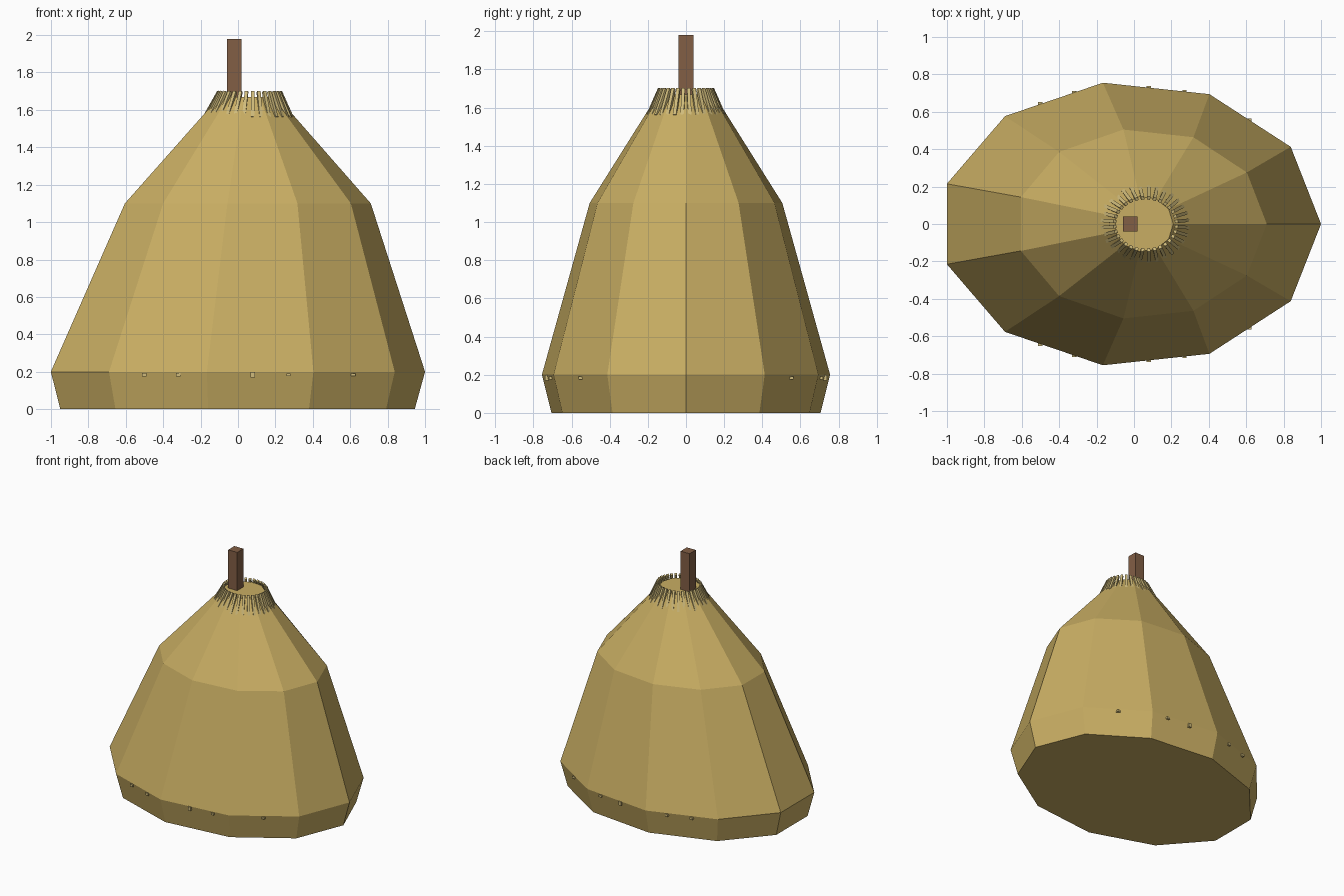
import bpy, bmesh, math
from mathutils import Vector, Matrix

if "Cube" in bpy.data.objects:
    bpy.data.objects.remove(bpy.data.objects["Cube"])


def material(name, rgb):
    m = bpy.data.materials.new(name)
    m.diffuse_color = (*rgb, 1)
    m.use_nodes = True
    m.node_tree.nodes["Principled BSDF"].inputs["Base Color"].default_value = m.diffuse_color
    return m


STRAW = material("straw", (0.584, 0.423, 0.125))
PALE = material("pale straw", (0.63, 0.50, 0.20))
WOOD = material("brown wood", (0.223, 0.114, 0.060))


def finish(bm, name, mat):
    bmesh.ops.recalc_face_normals(bm, faces=bm.faces)
    mesh = bpy.data.meshes.new(name)
    bm.to_mesh(mesh)
    bm.free()
    mesh.materials.append(mat)
    obj = bpy.data.objects.new(name, mesh)
    bpy.context.collection.objects.link(obj)
    return obj


def box(bm, centre, size, rot=Matrix.Identity(4)):
    mat = Matrix.Translation(centre) @ rot @ Matrix.Diagonal((*size, 1))
    bmesh.ops.create_cube(bm, size=1, matrix=mat)


# Haystack body: eleven-sided oval rings (z, centre x, x radius, y radius)
RINGS = [(0, -0.022, 0.967, 0.712), (0.2, -0.021, 1.021, 0.763),
         (1.1, 0.039, 0.671, 0.510), (1.67, 0.052, 0.158, 0.148)]
N = 11
bm = bmesh.new()
loops = []
for z, cx, rx, ry in RINGS:
    angles = [2 * math.pi * k / N for k in range(N)]
    loops.append([bm.verts.new((cx + rx * math.cos(a), ry * math.sin(a), z)) for a in angles])
for low, high in zip(loops, loops[1:]):
    for k in range(N):
        j = (k + 1) % N
        bm.faces.new((low[k], low[j], high[j], high[k]))
bm.faces.new(loops[0][::-1])
bm.faces.new(loops[-1])
finish(bm, "haystack_body", STRAW)

# Crown of leaning straws around the top
COUNT = 32
bm = bmesh.new()
for k in range(COUNT):
    a = 2 * math.pi * (k + 0.5) / COUNT
    c, s = math.cos(a), math.sin(a)
    foot = Vector((0.054 + 0.235 * c, 0.200 * s, 1.56))
    tip = Vector((0.062 + 0.165 * c, 0.139 * s, 1.698))
    axis = (tip - foot).normalized()
    side = Vector((-s, c, 0))
    side = (side - axis * side.dot(axis)).normalized()
    out = side.cross(axis)
    rot = Matrix((side, out, axis)).transposed().to_4x4()
    box(bm, (foot + tip) / 2, (0.018, 0.018, (tip - foot).length), rot)
finish(bm, "straw_crown", PALE)

# Straw ends poking out of the lower band, front and back
bm = bmesh.new()
for x, y, h in [(-0.5, 0.637, 0.018), (-0.32, 0.696, 0.018), (0.078, 0.723, 0.03),
                (0.27, 0.702, 0.016), (0.615, 0.548, 0.016)]:
    for sign in (-1, 1):
        box(bm, (x, sign * y, 0.184), (0.024, 0.03, h))
finish(bm, "straw_ends", PALE)

# Centre pole
bm = bmesh.new()
box(bm, (-0.02, 0, 1.79), (0.08, 0.08, 0.38))
finish(bm, "centre_pole", WOOD)
